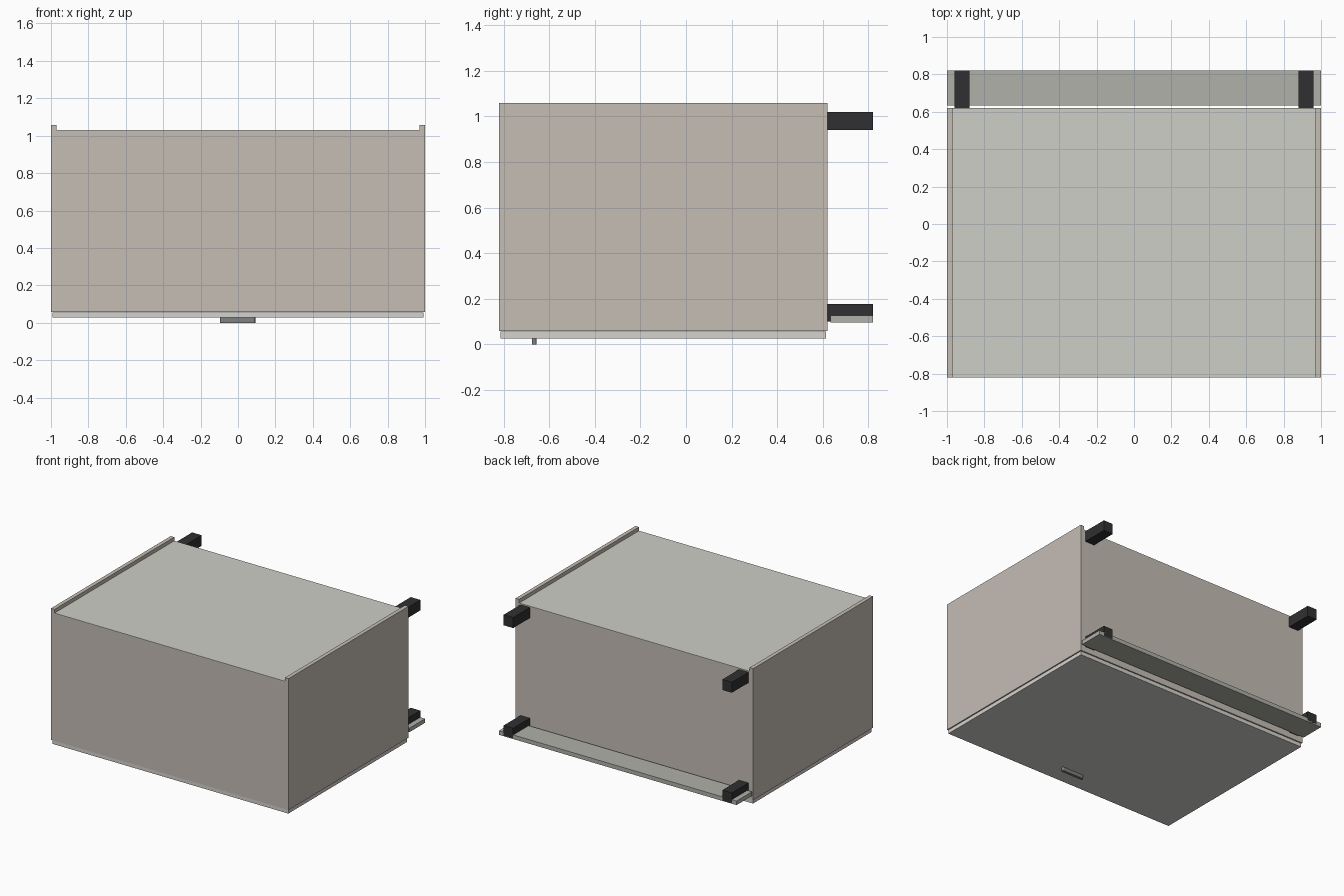
import bpy, bmesh
from mathutils import Vector

if "Cube" in bpy.data.objects:
    bpy.data.objects.remove(bpy.data.objects["Cube"])


def material(name, rgb):
    m = bpy.data.materials.new(name)
    m.diffuse_color = (*rgb, 1)
    m.use_nodes = True
    m.node_tree.nodes["Principled BSDF"].inputs["Base Color"].default_value = m.diffuse_color
    return m


BOARD = material("board", (0.56, 0.51, 0.46))
PANEL = material("panel", (0.62, 0.62, 0.58))
DOOR = material("door_white", (0.66, 0.65, 0.62))
PLINTH = material("plinth_grey", (0.44, 0.44, 0.40))
BLACK = material("black_plastic", (0.03, 0.03, 0.032))
METAL = material("metal", (0.22, 0.22, 0.23))


def box(name, x, y, z, mat):
    """Box given by its (min, max) range on each axis."""
    lo, hi = Vector((x[0], y[0], z[0])), Vector((x[1], y[1], z[1]))
    bm = bmesh.new()
    bmesh.ops.create_cube(bm, size=1)
    bmesh.ops.scale(bm, vec=hi - lo, verts=bm.verts)
    bmesh.ops.translate(bm, vec=(lo + hi) / 2, verts=bm.verts)
    me = bpy.data.meshes.new(name)
    bm.to_mesh(me)
    bm.free()
    me.materials.append(mat)
    ob = bpy.data.objects.new(name, me)
    bpy.context.collection.objects.link(ob)
    return ob


# Cabinet lying on its door: top board at -y, floor board at +y, back at +z
T = 0.03
Y0, Y1 = -0.82, 0.62
Z0, Z1 = 0.058, 1.058
BACK = 1.03

# Carcass
for side, s in (("left", -1), ("right", 1)):
    box(f"{side}_side_board", sorted((s, s * (1 - T))), (Y0, Y1), (Z0, Z1), BOARD)
INNER = (-1 + T, 1 - T)
box("top_board", INNER, (Y0, Y0 + T), (Z0, BACK - 0.006), BOARD)
box("floor_board", INNER, (Y1 - T, Y1), (Z0, BACK - 0.006), BOARD)
box("back_panel", INNER, (Y0, Y1), (BACK - 0.006, BACK), PANEL)

# Door
box("door", (-0.993, 0.993), (Y0 + 0.007, Y1 - 0.007), (0.027, 0.056), DOOR)

# Handle with rounded ends
handle = box("door_handle", (-0.097, 0.093), (-0.676, -0.655), (0, 0.027), METAL)
bm = bmesh.new()
bm.from_mesh(handle.data)
upright = [e for e in bm.edges if abs(e.verts[0].co.z - e.verts[1].co.z) > 0.01]
bmesh.ops.bevel(bm, geom=upright, offset=0.0102, segments=4, profile=0.5, affect='EDGES')
bm.to_mesh(handle.data)
bm.free()

# Legs
for depth, z in (("front", (0.10, 0.178)), ("back", (0.94, 1.02))):
    for side, s in (("left", -1), ("right", 1)):
        box(f"{depth}_{side}_leg", sorted((s * 0.88, s * 0.96)), (Y1, 0.82), z, BLACK)

# Toe kick
box("toe_kick", (-1, 1), (0.634, 0.82), (0.096, 0.127), PLINTH)
